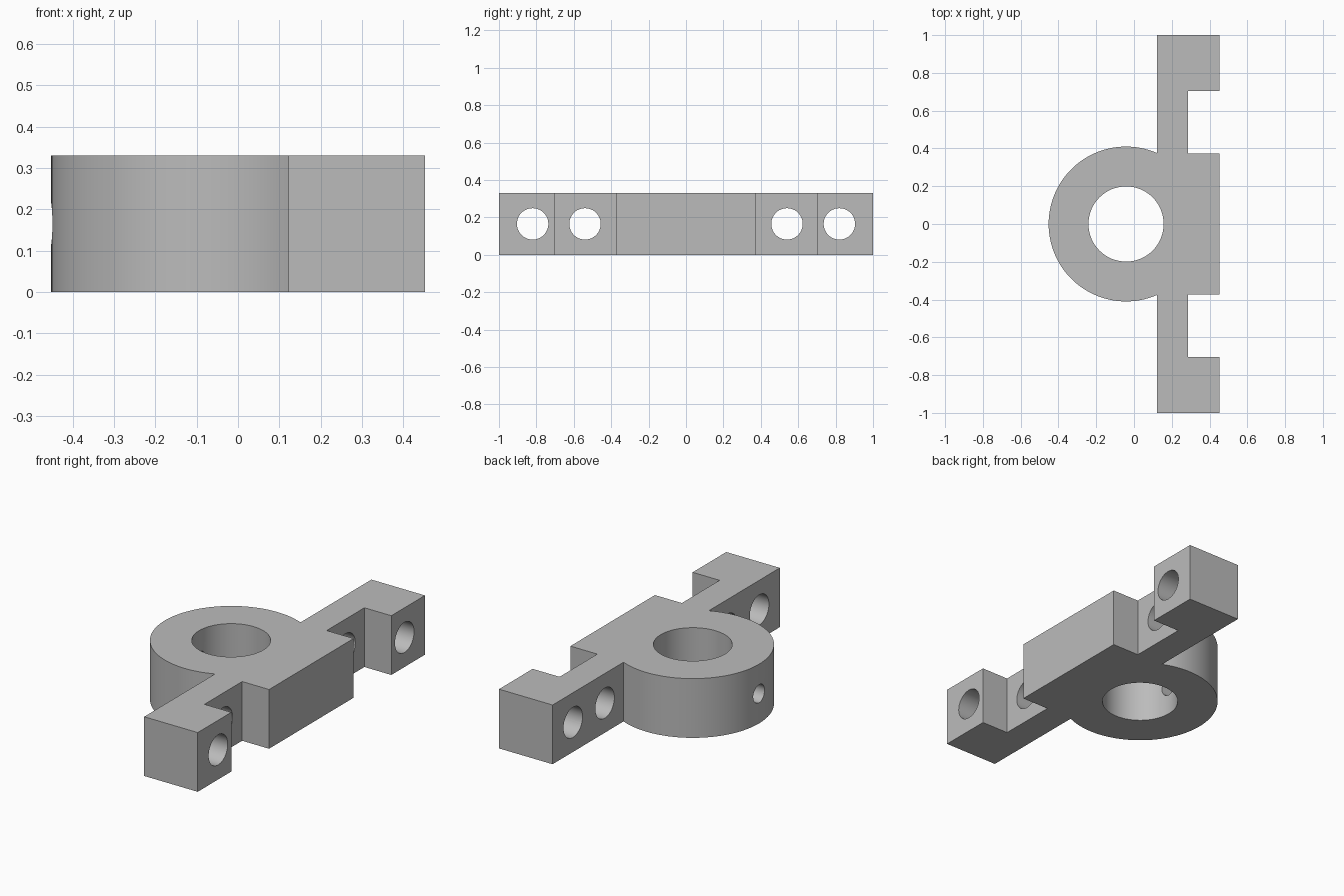
import bpy, bmesh, math
from mathutils import Matrix

if "Cube" in bpy.data.objects:
    bpy.data.objects.remove(bpy.data.objects["Cube"])

H = 0.33                       # thickness
CX, R, BORE = -0.042, 0.41, 0.199   # ring centre, outer and bore radius
X0, X1, XN = 0.122, 0.452, 0.286    # bar back, front and notch floor

grey = bpy.data.materials.new("grey")
grey.diffuse_color = (0.5, 0.5, 0.5, 1)
grey.use_nodes = True
grey.node_tree.nodes["Principled BSDF"].inputs["Base Color"].default_value = grey.diffuse_color


def add_object(name, bm):
    bmesh.ops.recalc_face_normals(bm, faces=bm.faces)
    mesh = bpy.data.meshes.new(name)
    bm.to_mesh(mesh)
    bm.free()
    mesh.materials.append(grey)
    obj = bpy.data.objects.new(name, mesh)
    bpy.context.collection.objects.link(obj)
    return obj


def cut_hole(target, radius, depth, loc, axis, segments):
    """Drill a cylinder along the given axis and remove the drill."""
    bm = bmesh.new()
    rot = Matrix.Rotation(math.pi / 2, 4, 'Y') if axis == 'X' else Matrix()
    bmesh.ops.create_cone(bm, cap_ends=True, segments=segments, radius1=radius,
                          radius2=radius, depth=depth,
                          matrix=Matrix.Translation(loc) @ rot)
    cutter = add_object("drill", bm)
    cutter.hide_render = True
    mod = target.modifiers.new("hole", 'BOOLEAN')
    mod.operation, mod.solver, mod.object = 'DIFFERENCE', 'EXACT', cutter
    bpy.context.view_layer.objects.active = target
    bpy.ops.object.modifier_apply(modifier=mod.name)
    bpy.data.objects.remove(cutter)


# Outline: half of the notched bar, its mirror, then the ring arc
half = [(X0, 1.0), (X1, 1.0), (X1, 0.704), (XN, 0.704), (XN, 0.372), (X1, 0.372)]
outline = half + [(x, -y) for x, y in reversed(half)]
start = math.acos((X0 - CX) / R)
n = 72
for i in range(n + 1):
    a = -start - (2 * math.pi - 2 * start) * i / n
    outline.append((CX + R * math.cos(a), R * math.sin(a)))

# Clamp body: outline extruded upwards
bm = bmesh.new()
face = bm.faces.new([bm.verts.new((x, y, 0)) for x, y in outline])
ext = bmesh.ops.extrude_face_region(bm, geom=[face])
bmesh.ops.translate(bm, vec=(0, 0, H),
                    verts=[g for g in ext["geom"] if isinstance(g, bmesh.types.BMVert)])
body = add_object("bracket_body", bm)

# Central bore
cut_hole(body, BORE, 1.0, (CX, 0, H / 2), 'Z', 64)
# Set screw hole through the ring wall
cut_hole(body, 0.05, 0.5, (CX - 0.25, 0, H / 2), 'X', 32)
# Mounting holes through the arms
for side in (-1, 1):
    for y in (0.54, 0.82):
        cut_hole(body, 0.084, 1.0, (0.3, side * y, H / 2), 'X', 48)

bpy.ops.object.select_all(action='DESELECT')
body.select_set(True)
bpy.context.view_layer.objects.active = body
bpy.ops.object.shade_smooth_by_angle(angle=math.radians(30))
